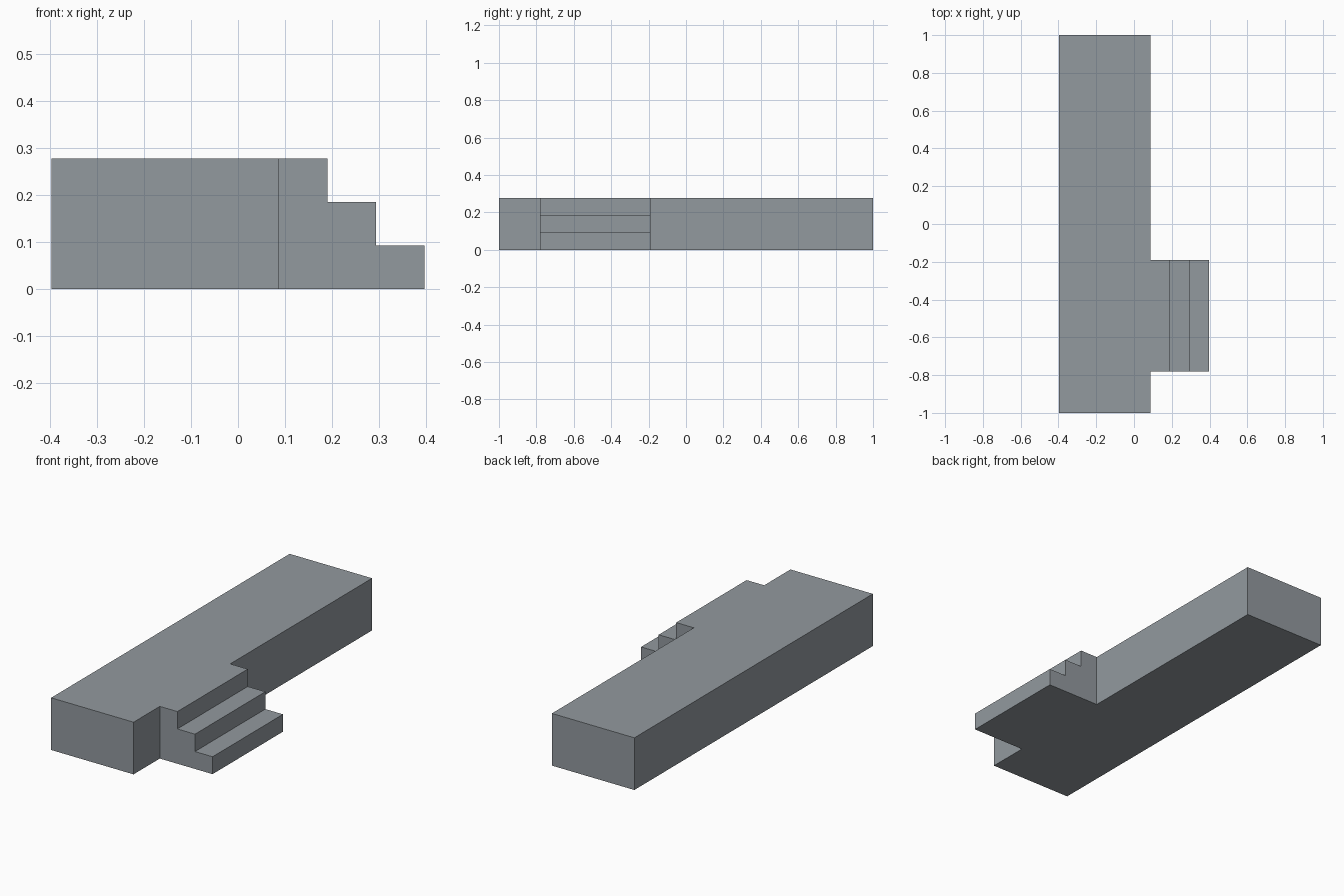
import bpy, bmesh, math
from mathutils import Vector

if "Cube" in bpy.data.objects:
    bpy.data.objects.remove(bpy.data.objects["Cube"])

LEFT, WALL, TREAD, RISER = -0.397, 0.087, 0.1033, 0.0923
HEIGHT = 3 * RISER
STAIR_Y = (-0.78, -0.19)

bm = bmesh.new()

# Long platform block
bmesh.ops.create_cube(bm, size=1)
for v in bm.verts:
    v.co = Vector((WALL if v.co.x > 0 else LEFT, math.copysign(1.0, v.co.y),
                   HEIGHT if v.co.z > 0 else 0.0))

# Mark out where the stairs join the long side
for y in STAIR_Y:
    bmesh.ops.bisect_plane(bm, geom=bm.verts[:] + bm.edges[:] + bm.faces[:],
                           plane_co=(0, y, 0), plane_no=(0, 1, 0))


def outer_face(x):
    """Lowest face pointing to +x at this x, between the stair sides."""
    found = []
    bm.normal_update()
    for f in bm.faces:
        c = f.calc_center_median()
        if f.normal.x > 0.9 and abs(c.x - x) < 1e-4 and STAIR_Y[0] < c.y < STAIR_Y[1]:
            found.append((c.z, f))
    return min(found, key=lambda p: p[0])[1]


# Stairs: pull out a tread, split off the riser, pull out the rest
for i in range(3):
    face = outer_face(WALL + i * TREAD)
    if i:
        bmesh.ops.bisect_plane(bm, geom=[face] + face.edges[:] + face.verts[:],
                               plane_co=(0, 0, HEIGHT - i * RISER), plane_no=(0, 0, 1))
        face = outer_face(WALL + i * TREAD)
    new = bmesh.ops.extrude_face_region(bm, geom=[face])["geom"]
    if face.is_valid:
        bm.faces.remove(face)
    bmesh.ops.translate(bm, vec=(TREAD, 0, 0),
                        verts=[g for g in new if isinstance(g, bmesh.types.BMVert)])

# Clean flat faces
bmesh.ops.dissolve_limit(bm, angle_limit=math.radians(1), verts=bm.verts[:], edges=bm.edges[:])
bmesh.ops.recalc_face_normals(bm, faces=bm.faces[:])

mesh = bpy.data.meshes.new("platform_with_steps")
bm.to_mesh(mesh)
bm.free()
grey = bpy.data.materials.new("stone grey")
grey.diffuse_color = (0.29, 0.32, 0.345, 1)
grey.use_nodes = True
grey.node_tree.nodes["Principled BSDF"].inputs["Base Color"].default_value = grey.diffuse_color
mesh.materials.append(grey)
bpy.context.collection.objects.link(bpy.data.objects.new("platform_with_steps", mesh))
